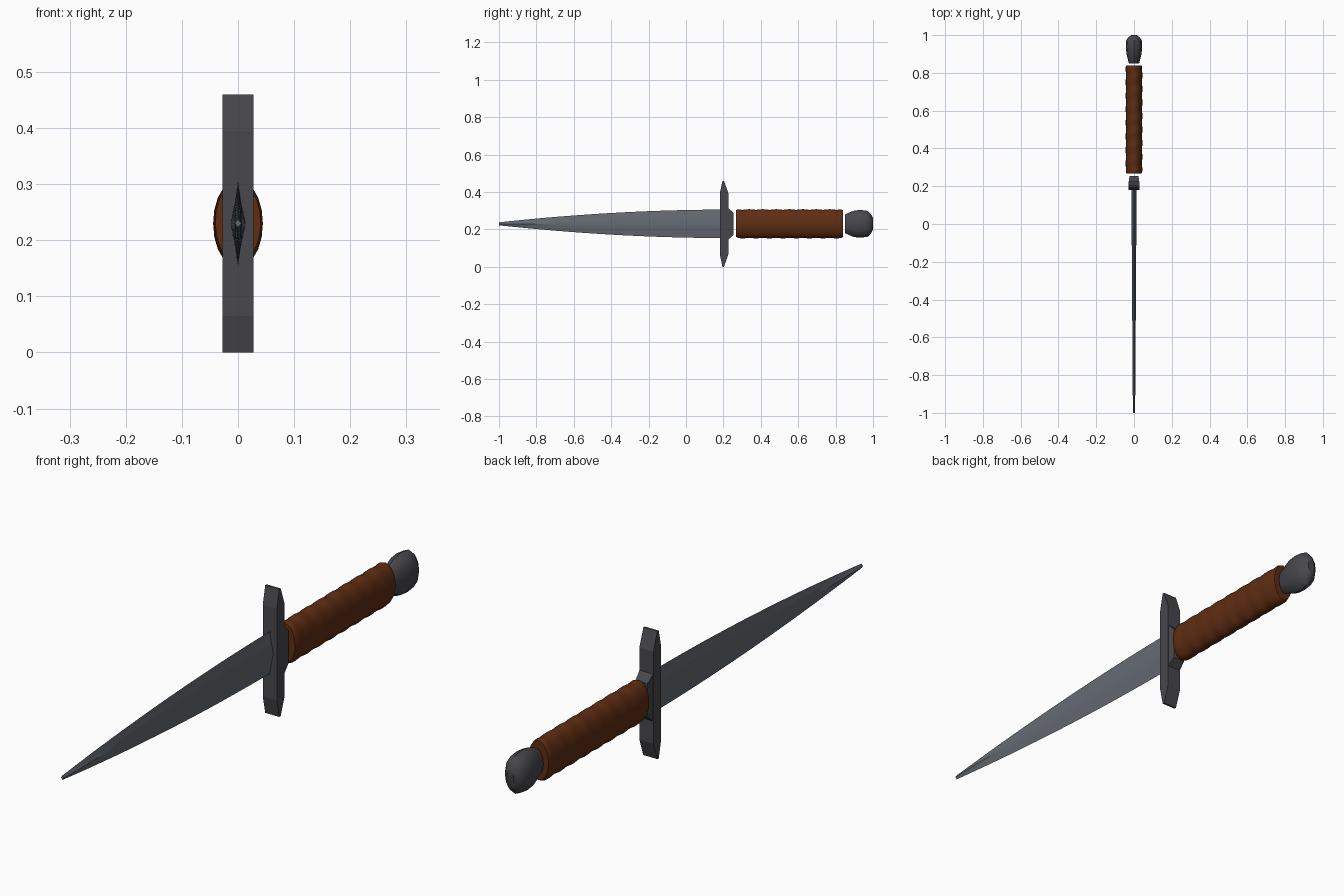
import bpy, bmesh, math

if "Cube" in bpy.data.objects:
    bpy.data.objects.remove(bpy.data.objects["Cube"])

ZC = 0.23  # height of the dagger's long axis


def material(name, rgb):
    m = bpy.data.materials.new(name)
    m.diffuse_color = (*rgb, 1)
    m.use_nodes = True
    m.node_tree.nodes["Principled BSDF"].inputs["Base Color"].default_value = m.diffuse_color
    return m


steel = material("blade steel", (0.13, 0.145, 0.17))
iron = material("dark iron", (0.065, 0.063, 0.072))
leather = material("brown leather", (0.115, 0.026, 0.006))


def finish(name, bm, mat, angle=None):
    bmesh.ops.recalc_face_normals(bm, faces=bm.faces)
    me = bpy.data.meshes.new(name)
    bm.to_mesh(me)
    bm.free()
    me.materials.append(mat)
    ob = bpy.data.objects.new(name, me)
    bpy.context.collection.objects.link(ob)
    if angle:
        bpy.ops.object.select_all(action='DESELECT')
        ob.select_set(True)
        bpy.context.view_layer.objects.active = ob
        bpy.ops.object.shade_smooth_by_angle(angle=math.radians(angle))
    return ob


def loft(name, rings, mat, angle=None):
    """Skin a list of (y, [(x, z), ...]) sections and cap both ends."""
    bm = bmesh.new()
    loops = [[bm.verts.new((x, y, ZC + z)) for x, z in pts] for y, pts in rings]
    n = len(loops[0])
    for a, b in zip(loops, loops[1:]):
        for i in range(n):
            j = (i + 1) % n
            bm.faces.new((a[i], a[j], b[j], b[i]))
    bm.faces.new(loops[0])
    bm.faces.new(loops[-1])
    return finish(name, bm, mat, angle)


def oval(rx, rz, n):
    return [(rx * math.cos(2 * math.pi * i / n), rz * math.sin(2 * math.pi * i / n))
            for i in range(n)]


# Blade: slightly hollow diamond section, curving in to a narrow tip
def diamond(w, h):
    m = (w * 0.42, h * 0.5)
    return [(w, 0), m, (0, h), (-m[0], m[1]), (-w, 0), (-m[0], -m[1]), (0, -h), (m[0], -m[1])]


blade = []
for i in range(17):
    t = i / 16
    blade.append((-1 + 1.2 * t, diamond(0.006 + 0.008 * t, 0.008 + 0.068 * (1 - (1 - t) ** 1.9))))
loft("blade", blade, steel, 30)

# Crossguard: side profile with pointed ends, extruded across x
half = [(0.181, 0.165), (0.195, 0.23), (0.203, 0.23), (0.226, 0.165)]
profile = half + [(y, -z) for y, z in reversed(half)]
bm = bmesh.new()
face = bm.faces.new([bm.verts.new((-0.028, y, ZC + z)) for y, z in profile])
ext = bmesh.ops.extrude_face_region(bm, geom=[face])
bmesh.ops.translate(bm, vec=(0.056, 0, 0),
                    verts=[v for v in ext["geom"] if isinstance(v, bmesh.types.BMVert)])
finish("crossguard", bm, iron)


# Collar: tapered block between guard and grip
def box(w, h):
    return [(w, h), (-w, h), (-w, -h), (w, -h)]


loft("guard_collar", [(0.22, box(0.028, 0.09)), (0.253, box(0.024, 0.06))], iron)

# Grip: oval leather wrap with a shallow spiral ripple
N = 20
grip = []
for k in range(49):
    t = k / 48
    edge = 0.93 if k in (0, 48) else 1.0
    pts = []
    for i, (x, z) in enumerate(oval(0.0435, 0.0765, N)):
        s = edge * (1 + 0.022 * math.sin(2 * math.pi * (8 * t + i / N)))
        pts.append((x * s, z * s))
    grip.append((0.267 + 0.573 * t, pts))
loft("grip", grip, leather, 50)

# Pommel: flattened faceted knob
knob = [(0.85, 0.027, 0.05), (0.872, 0.033, 0.06), (0.9, 0.04, 0.071), (0.935, 0.043, 0.074),
        (0.972, 0.041, 0.069), (0.988, 0.03, 0.053), (1.0, 0.014, 0.03)]
loft("pommel", [(y, oval(rx, rz, 12)) for y, rx, rz in knob], iron, 35)
